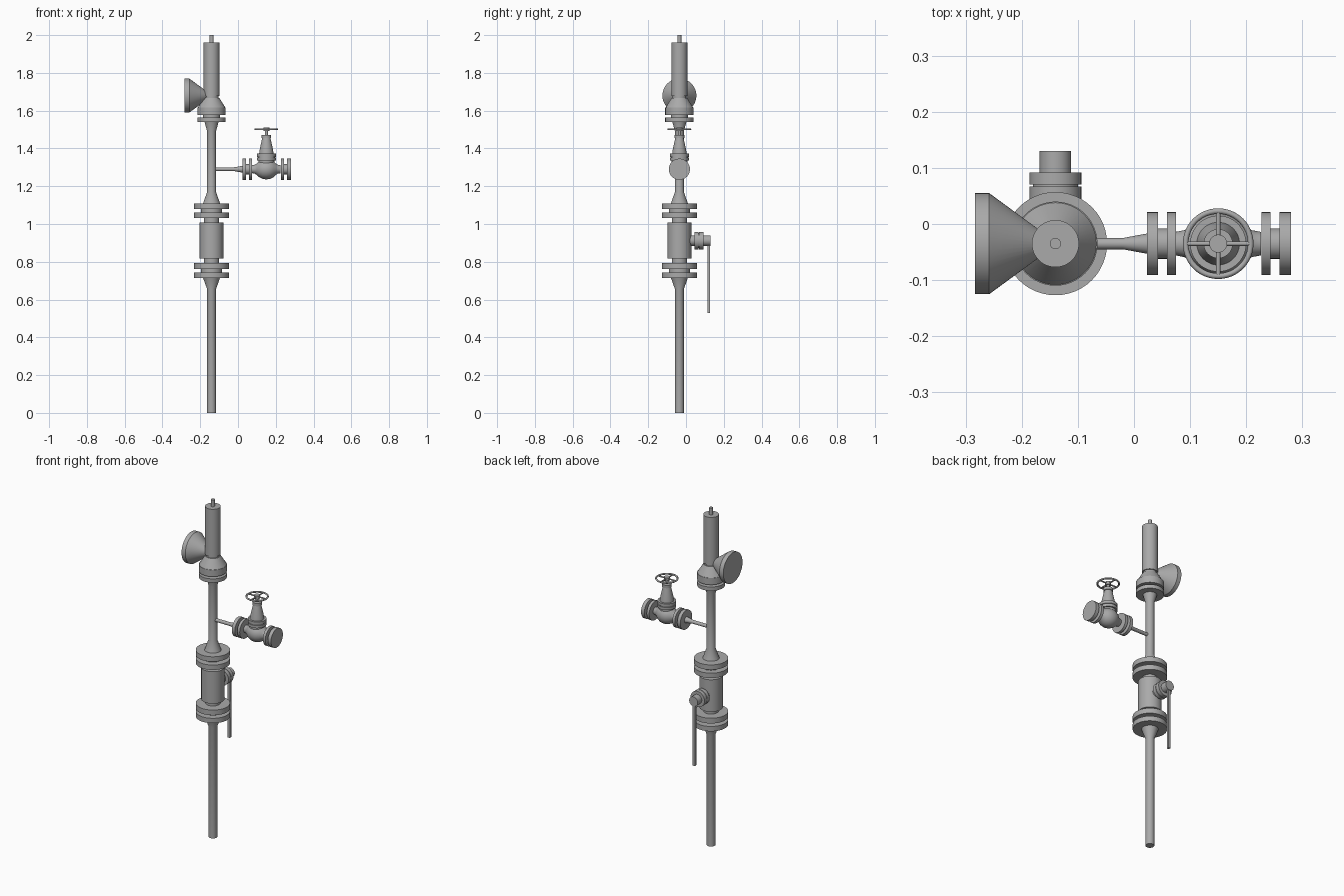
import bpy, bmesh, math
from mathutils import Vector, Matrix

old = bpy.data.objects.get("Cube")
if old:
    bpy.data.objects.remove(old, do_unlink=True)

steel = bpy.data.materials.new("grey steel")
steel.use_nodes = True
GREY = (0.4, 0.4, 0.4, 1)
steel.diffuse_color = GREY
steel.node_tree.nodes["Principled BSDF"].inputs["Base Color"].default_value = GREY

MX, MY = -0.14, -0.035      # main riser axis
VX, VZ = 0.15, 1.29         # side valve centre
AXIS = {"X": Matrix.Rotation(math.pi / 2, 4, "Y"),
        "Y": Matrix.Rotation(-math.pi / 2, 4, "X"),
        "Z": Matrix.Identity(4)}


def finish(name, bm):
    bmesh.ops.recalc_face_normals(bm, faces=bm.faces)
    mesh = bpy.data.meshes.new(name)
    bm.to_mesh(mesh)
    bm.free()
    mesh.materials.append(steel)
    obj = bpy.data.objects.new(name, mesh)
    bpy.context.collection.objects.link(obj)
    bpy.ops.object.select_all(action="DESELECT")
    obj.select_set(True)
    bpy.context.view_layer.objects.active = obj
    bpy.ops.object.shade_smooth_by_angle(angle=math.radians(30))
    return obj


def lathe(name, origin, axis, profile, sides=48):
    """Turn (distance along axis, radius) pairs into a capped solid."""
    bm = bmesh.new()
    place = Matrix.Translation(origin) @ AXIS[axis]
    rings = []
    for along, r in profile:
        ring = []
        for i in range(sides):
            a = math.tau * i / sides
            ring.append(bm.verts.new(place @ Vector((r * math.cos(a), r * math.sin(a), along))))
        rings.append(ring)
    for lo, hi in zip(rings, rings[1:]):
        for i in range(sides):
            j = (i + 1) % sides
            bm.faces.new((lo[i], lo[j], hi[j], hi[i]))
    bm.faces.new(rings[0])
    bm.faces.new(rings[-1])
    return finish(name, bm)


def disc(name, origin, axis, start, end, r):
    return lathe(name, origin, axis, [(start, r), (end, r)])


def box(name, centre, size):
    bm = bmesh.new()
    bmesh.ops.create_cube(bm, size=1, matrix=Matrix.Translation(centre) @ Matrix.Diagonal((*size, 1)))
    return finish(name, bm)


def flange_pair(name, origin, axis, spans, r, core):
    """Two bolted flanges with a narrow gasket between them."""
    (a, b), (c, d) = spans
    disc(name + "_first", origin, axis, a, b, r)
    disc(name + "_gasket", origin, axis, b, c, core)
    disc(name + "_second", origin, axis, c, d, r)


# Main riser
main = (MX, MY, 0)
lathe("lower_pipe", main, "Z", [(0, 0.0235), (0.655, 0.0235), (0.715, 0.045)])
flange_pair("lower_flange", main, "Z", ((0.715, 0.744), (0.762, 0.793)), 0.092, 0.055)
lathe("ball_valve_body", main, "Z", [(0.793, 0.04), (0.817, 0.04), (0.817, 0.063),
                                     (1.007, 0.063), (1.007, 0.04), (1.031, 0.04)])
flange_pair("upper_flange", main, "Z", ((1.031, 1.06), (1.08, 1.109)), 0.092, 0.055)
lathe("upper_pipe", main, "Z", [(1.109, 0.045), (1.17, 0.0235), (1.49, 0.0235), (1.54, 0.037)])
flange_pair("relief_flange", main, "Z", ((1.54, 1.563), (1.576, 1.616)), 0.075, 0.045)

# Relief valve and its side outlet
lathe("relief_bonnet", main, "Z", [(1.616, 0.073), (1.668, 0.041), (1.668, 0.036), (1.68, 0.036)])
disc("relief_cylinder", main, "Z", 1.678, 1.96, 0.042)
disc("relief_stem", main, "Z", 1.96, 2.0, 0.01)
lathe("outlet_horn", (0, MY, 1.68), "X", [(-0.283, 0.09), (-0.258, 0.09), (-0.168, 0.024), (-0.14, 0.024)])

# Ball valve spindle and lever
spindle = (MX, 0, 0.912)
disc("spindle_neck", spindle, "Y", 0.02, 0.045, 0.028)
flange_pair("spindle_collar", spindle, "Y", ((0.045, 0.067), (0.07, 0.092)), 0.046, 0.04)
disc("spindle_end", spindle, "Y", 0.092, 0.13, 0.028)
box("lever", (MX, 0.12, 0.715), (0.014, 0.014, 0.37))

# Branch pipe
branch = (0, MY, VZ)
lathe("branch_pipe", branch, "X", [(MX + 0.01, 0.01), (-0.02, 0.01), (0.023, 0.018)])
flange_pair("inner_branch_flange", branch, "X", ((0.023, 0.043), (0.059, 0.075)), 0.056, 0.027)
flange_pair("outer_branch_flange", branch, "X", ((0.227, 0.243), (0.259, 0.28)), 0.056, 0.027)

# Globe valve
half = [(0.076, 0.021), (0.06, 0.024), (0.05, 0.031), (0.038, 0.042), (0.02, 0.051)]
lathe("globe_body", (VX, MY, VZ), "X",
      [(-d, r) for d, r in half] + [(0, 0.054)] + [(d, r) for d, r in reversed(half)])
valve = (VX, MY, 0)
disc("globe_neck", valve, "Z", 1.3, 1.336, 0.042)
flange_pair("bonnet_flange", valve, "Z", ((1.336, 1.352), (1.356, 1.373)), 0.05, 0.045)
lathe("globe_bonnet", valve, "Z", [(1.373, 0.038), (1.395, 0.035), (1.455, 0.022),
                                   (1.455, 0.026), (1.472, 0.026)])
disc("globe_stem", valve, "Z", 1.472, 1.5, 0.008)

# Handwheel
disc("wheel_hub", valve, "Z", 1.492, 1.511, 0.016)
bpy.ops.mesh.primitive_torus_add(location=(VX, MY, 1.502), major_radius=0.058, minor_radius=0.005,
                                 major_segments=48, minor_segments=10)
rim = bpy.context.object
rim.name = "wheel_rim"
rim.data.materials.append(steel)
bpy.ops.object.shade_smooth_by_angle(angle=math.radians(60))
for axis, along in (("X", "x"), ("Y", "y")):
    disc("wheel_spoke_" + along, (VX, MY, 1.502), axis, -0.057, 0.057, 0.004)
